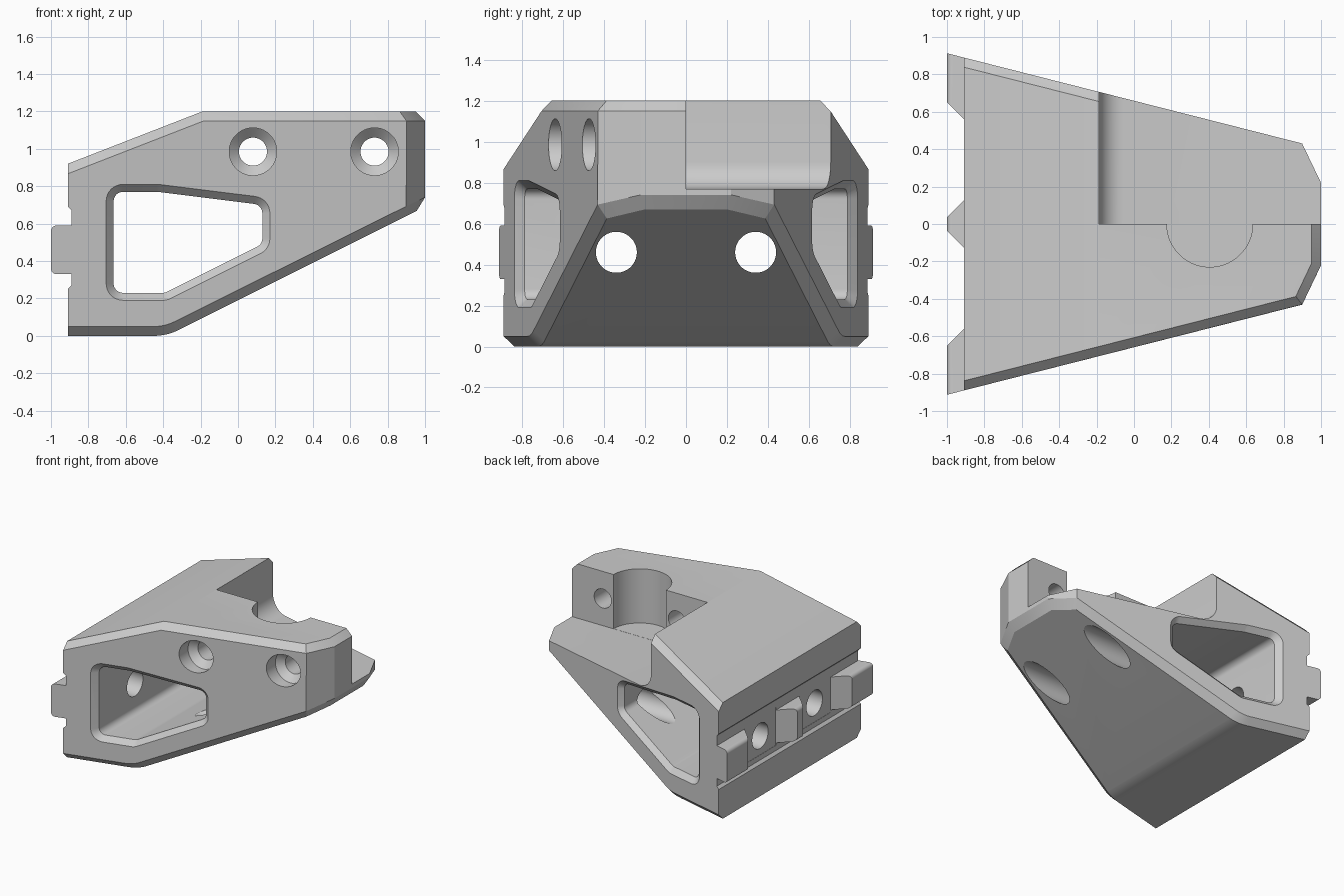
import bpy, bmesh, math
from mathutils import Vector

if "Cube" in bpy.data.objects:
    bpy.data.objects.remove(bpy.data.objects["Cube"])

grey = bpy.data.materials.new("plain_grey")
grey.use_nodes = True
grey.diffuse_color = (0.6, 0.6, 0.6, 1)
grey.node_tree.nodes["Principled BSDF"].inputs["Base Color"].default_value = (0.6, 0.6, 0.6, 1)

REAR, TAPER = -0.91, 0.254


def half(x):
    """Half width of the tapered body at x."""
    return 0.89 - TAPER * (x - REAR)


def outline(corners, radii, grow=0.0, steps=8):
    """Counter-clockwise outline with rounded corners, optionally grown outward."""
    pts, n = [], len(corners)
    for i, r in enumerate(radii):
        p, a, b = (Vector(corners[j % n]) for j in (i, i - 1, i + 1))
        if r == 0:
            pts.append(p)
            continue
        e1, e2 = (p - a).normalized(), (b - p).normalized()
        n1, n2 = Vector((e1.y, -e1.x)), Vector((e2.y, -e2.x))
        centre = p - r * (n1 + n2) / (1 + n1.dot(n2))
        for k in range(steps + 1):
            pts.append(centre + (r + grow) * n1.slerp(n2, k / steps))
    return pts


def circle(cx, cy, r, steps=48):
    """Circle points, turned half a step so none falls on an axis."""
    angles = [math.tau * (k + 0.5) / steps for k in range(steps)]
    return [(cx + r * math.cos(a), cy + r * math.sin(a)) for a in angles]


def loft(rings):
    """Closed solid through matching rings of points."""
    bm = bmesh.new()
    loops = [[bm.verts.new(p) for p in ring] for ring in rings]
    for a, b in zip(loops, loops[1:]):
        for i in range(len(a)):
            bm.faces.new((a[i - 1], a[i], b[i], b[i - 1]))
    bm.faces.new(loops[0])
    bm.faces.new(loops[-1])
    bmesh.ops.recalc_face_normals(bm, faces=bm.faces)
    return bm


def along_x(pts, x0, x1):
    return loft([[(x, p[0], p[1]) for p in pts] for x in (x0, x1)])


def along_y(pts, y0, y1):
    return loft([[(p[0], y, p[1]) for p in pts] for y in (y0, y1)])


def along_z(pts, z0, z1):
    return loft([[(p[0], p[1], z) for p in pts] for z in (z0, z1)])


def trim(bm, point, normal):
    """Cut away everything on the normal's side of a plane and cap the cut."""
    cut = bmesh.ops.bisect_plane(bm, geom=bm.verts[:] + bm.edges[:] + bm.faces[:], dist=1e-5,
                                 plane_co=point, plane_no=normal, clear_outer=True)
    edges = [g for g in cut["geom_cut"] if isinstance(g, bmesh.types.BMEdge)]
    bmesh.ops.contextual_create(bm, geom=edges)
    bmesh.ops.recalc_face_normals(bm, faces=bm.faces)


def finish(bm, name):
    me = bpy.data.meshes.new(name)
    bm.to_mesh(me)
    bm.free()
    me.materials.append(grey)
    ob = bpy.data.objects.new(name, me)
    bpy.context.collection.objects.link(ob)
    return ob


def cut(target, bm):
    tool = finish(bm, "cutter")
    tool.hide_render = True
    mod = target.modifiers.new("cut", 'BOOLEAN')
    mod.operation, mod.object, mod.solver = 'DIFFERENCE', tool, 'EXACT'
    bpy.context.view_layer.objects.active = target
    bpy.ops.object.modifier_apply(modifier=mod.name)
    bpy.data.objects.remove(tool)


# Body: side profile with rear channel and locating rail, trimmed to the tapered plan and blunt nose
corners = [(REAR, 0), (-0.38, 0), (1, 0.69), (1, 1.2), (-0.19, 1.2), (REAR, 0.92),
           (REAR, 0.69), (-0.89, 0.67), (-0.89, 0.59), (-1, 0.59),
           (-1, 0.33), (-0.89, 0.33), (-0.89, 0.27), (REAR, 0.25)]
radii = [0, 0.3] + [0] * 7 + [0.03, 0.03, 0, 0, 0]
bm = along_y(outline(corners, radii), -1.2, 1.2)
for s in (-1, 1):
    trim(bm, (REAR, s * 0.89, 0), (TAPER, s, 0))
    trim(bm, (1, s * 0.22, 0), (0.21, s * 0.1, 0))

# Chamfer where the side walls and nose meet the top and bottom
bm.normal_update()
rim = []
for e in bm.edges:
    if len(e.link_faces) == 2:
        wall, cap = sorted(e.link_faces, key=lambda f: abs(f.normal.z))
        if (abs(wall.normal.z) < 0.01 and wall.normal.x > 0.1 and abs(cap.normal.z) > 0.3
                and cap.calc_center_median().x > -0.88):
            rim.append(e)
bmesh.ops.bevel(bm, geom=rim, offset=0.05, segments=1, affect='EDGES', profile=0.5)
bmesh.ops.recalc_face_normals(bm, faces=bm.faces)
body = finish(bm, "bracket_body")

# Gaps that split the rear rail into three locating tabs
for s in (-1, 1):
    gap = [(-1.05, s * -0.015), (-0.888, s * 0.147), (-0.888, s * 0.538), (-1.05, s * 0.70)]
    cut(body, along_z(gap, 0.31, 0.61))

# Stepped half of the top with a filleted inner corner, and half-round clamp seat
step = outline([(-0.188, 0.77), (1.2, 0.77), (1.2, 1.3), (-0.188, 1.3)], [0.13, 0, 0, 0])
cut(body, along_y(step, 0, 1.2))
cut(body, along_z(circle(0.405, 0, 0.23), 0.771, 1.3))

# Side window with chamfered rims
corners = [(-0.665, 0.23), (-0.39, 0.23), (0.13, 0.49), (0.13, 0.70), (-0.43, 0.77), (-0.665, 0.77)]
lip = 0.04
rings = []
for s, grow, out in ((-1, lip + 0.05, 0.05), (-1, 0, -lip), (1, 0, -lip), (1, lip + 0.05, 0.05)):
    pts = outline(corners, [0.05] * len(corners), grow)
    rings.append([(p.x, s * (half(p.x) + out), p.y) for p in pts])
cut(body, loft(rings))

# Clamp bolt holes with sunk heads
for x in (0.08, 0.73):
    face = -half(x)
    stages = ((face - 0.2, 0.127), (face + 0.08, 0.127), (face + 0.13, 0.075), (0.1, 0.075))
    cut(body, loft([[(p[0], y, p[1]) for p in circle(x, 0.985, r)] for y, r in stages]))

# Mounting holes running lengthwise
for s in (-1, 1):
    cut(body, along_x(circle(s * 0.34, 0.46, 0.1), -1.2, 1.2))

# Smooth the round surfaces, keep the edges crisp
bpy.ops.object.select_all(action='DESELECT')
body.select_set(True)
bpy.context.view_layer.objects.active = body
bpy.ops.object.shade_smooth_by_angle(angle=math.radians(25))
